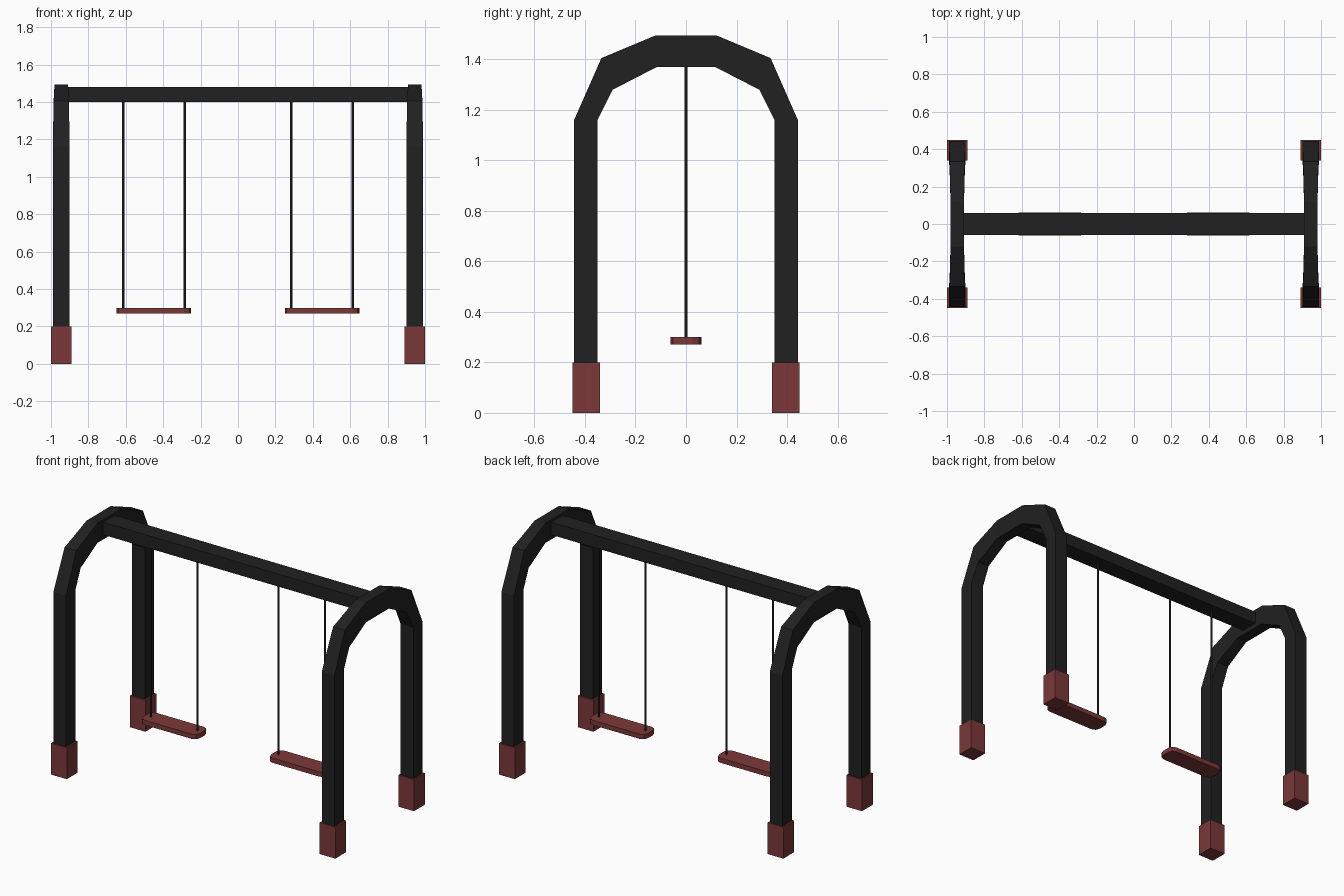
import bpy, bmesh
from mathutils import Matrix, Vector

if "Cube" in bpy.data.objects:
    bpy.data.objects.remove(bpy.data.objects["Cube"])


def material(name, color):
    m = bpy.data.materials.new(name)
    m.diffuse_color = color
    m.use_nodes = True
    m.node_tree.nodes["Principled BSDF"].inputs["Base Color"].default_value = m.diffuse_color
    return m


black = material("black_metal", (0.015, 0.015, 0.015, 1))
red = material("dark_red", (0.2, 0.04, 0.04, 1))
grey = material("rope_grey", (0.03, 0.03, 0.03, 1))


def finish(name, bm, mat):
    bmesh.ops.recalc_face_normals(bm, faces=bm.faces)
    me = bpy.data.meshes.new(name)
    bm.to_mesh(me)
    bm.free()
    me.materials.append(mat)
    ob = bpy.data.objects.new(name, me)
    bpy.context.collection.objects.link(ob)
    return ob


def box(name, center, size, mat, round_corners=0):
    bm = bmesh.new()
    bmesh.ops.create_cube(bm, size=1, matrix=Matrix.Translation(center) @ Matrix.Diagonal((*size, 1)))
    if round_corners:
        edges = [e for e in bm.edges if abs(e.verts[0].co.z - e.verts[1].co.z) > 1e-4]
        bmesh.ops.bevel(bm, geom=edges, offset=round_corners, segments=2, profile=0.5, affect='EDGES')
    return finish(name, bm, mat)


# Arch half section: (outer y, outer z, inner y, inner z, half width in x)
HALF = [(0.443, 0.19, 0.35, 0.19, 0.045),
        (0.443, 1.16, 0.35, 1.16, 0.045),
        (0.335, 1.405, 0.29, 1.28, 0.041),
        (0.12, 1.495, 0.115, 1.37, 0.036)]
SECTIONS = HALF + [(-a, b, -c, d, w) for a, b, c, d, w in reversed(HALF)]


def arch(name, x):
    bm = bmesh.new()
    rings = []
    for oy, oz, iy, iz, w in SECTIONS:
        rings.append([bm.verts.new(p) for p in
                      ((x - w, oy, oz), (x + w, oy, oz), (x + w, iy, iz), (x - w, iy, iz))])
    for r, s in zip(rings, rings[1:]):
        for i in range(4):
            j = (i + 1) % 4
            bm.faces.new((r[i], r[j], s[j], s[i]))
    bm.faces.new(rings[0])
    bm.faces.new(rings[-1])
    return finish(name, bm, black)


for side, sx in (("left", -1), ("right", 1)):
    # End frame with its feet
    arch(side + "_arch", sx * 0.945)
    for end, sy in (("front", -1), ("back", 1)):
        box(f"{side}_{end}_foot", (sx * 0.945, sy * 0.395, 0.1), (0.11, 0.11, 0.2), red)
    # Swing seat and its two ropes
    box(side + "_seat", (sx * 0.45, 0, 0.285), (0.4, 0.122, 0.03), red, 0.035)
    for label, rx in (("inner", 0.285), ("outer", 0.613)):
        bm = bmesh.new()
        bmesh.ops.create_cone(bm, cap_ends=True, segments=8, radius1=0.006, radius2=0.006, depth=1.12,
                              matrix=Matrix.Translation(Vector((sx * rx, 0, 0.85))))
        finish(f"{side}_{label}_rope", bm, grey)

# Top beam
box("top_beam", (0, 0, 1.44), (1.83, 0.115, 0.08), black)
